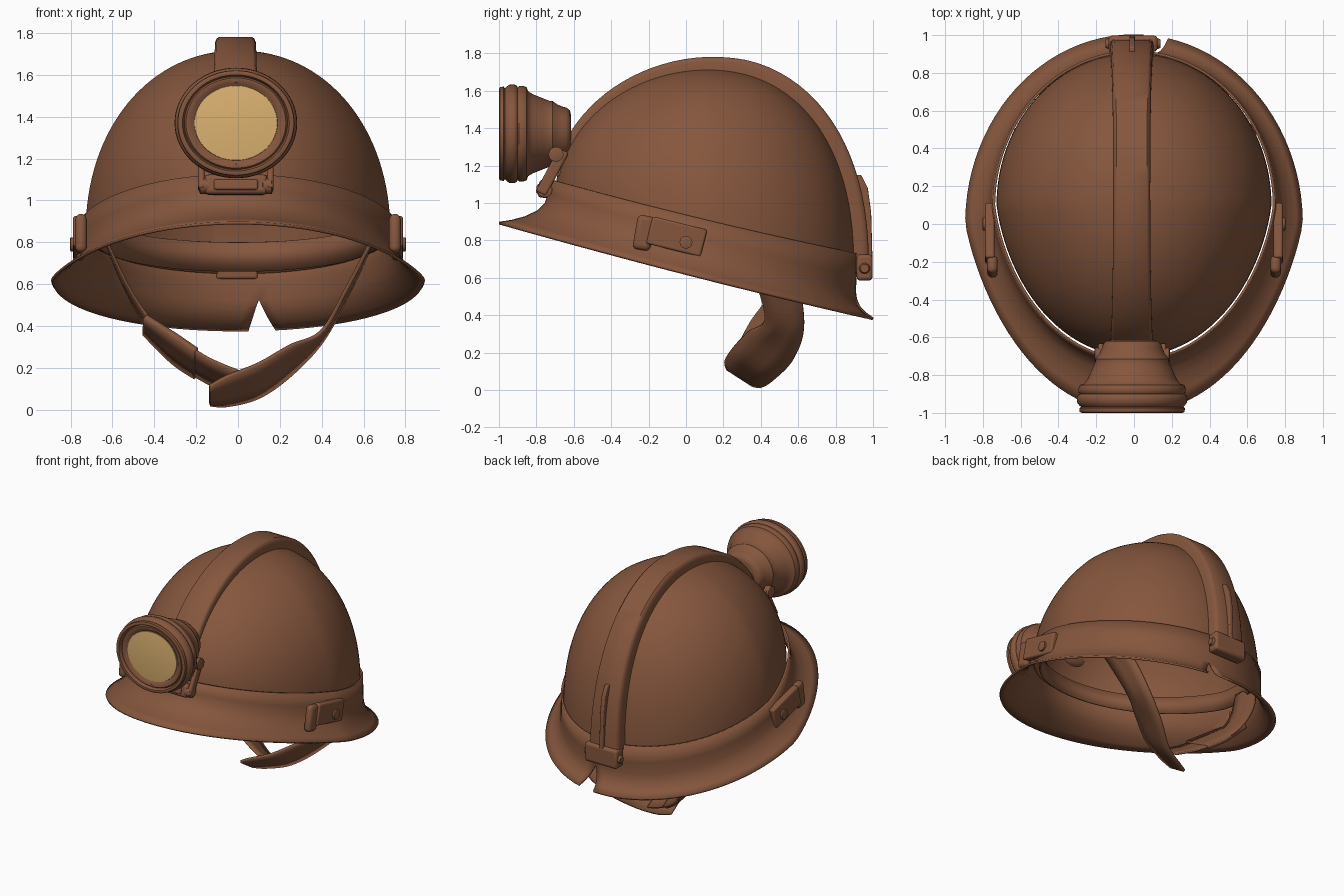
import bpy, bmesh, math
from mathutils import Vector
from math import sin, cos, pi, asin, radians

if "Cube" in bpy.data.objects:
    bpy.data.objects.remove(bpy.data.objects["Cube"])

def material(name, rgb):
    m = bpy.data.materials.new(name)
    m.diffuse_color = (*rgb, 1)
    m.use_nodes = True
    m.node_tree.nodes["Principled BSDF"].inputs["Base Color"].default_value = m.diffuse_color
    return m

BROWN = material("brown leather", (0.236, 0.094, 0.047))
TAN = material("lamp glass tan", (0.72, 0.45, 0.165))

def finish(name, verts, faces, mat=BROWN, thick=0, bevel=0, angle=35):
    me = bpy.data.meshes.new(name)
    me.from_pydata([tuple(v) for v in verts], [], faces)
    bm = bmesh.new()
    bm.from_mesh(me)
    bmesh.ops.remove_doubles(bm, verts=bm.verts, dist=0.0004)
    bmesh.ops.recalc_face_normals(bm, faces=bm.faces)
    bm.to_mesh(me)
    bm.free()
    me.materials.append(mat)
    ob = bpy.data.objects.new(name, me)
    bpy.context.collection.objects.link(ob)
    if thick:
        s = ob.modifiers.new("thickness", 'SOLIDIFY')
        s.thickness, s.offset = thick, 0
    if bevel:
        b = ob.modifiers.new("bevel", 'BEVEL')
        b.width, b.segments = bevel, 3
    bpy.ops.object.select_all(action='DESELECT')
    ob.select_set(True)
    bpy.context.view_layer.objects.active = ob
    bpy.ops.object.shade_smooth_by_angle(angle=radians(angle))
    return ob

def loft(name, rows, closed=False, caps=False, **kw):
    n = len(rows[0])
    verts = [p for r in rows for p in r]
    faces = []
    for i in range(len(rows) - 1):
        for j in range(n if closed else n - 1):
            k = (j + 1) % n
            faces.append((i*n + j, i*n + k, (i+1)*n + k, (i+1)*n + j))
    if caps:
        faces += [tuple(range(n)), tuple(range(len(verts) - n, len(verts)))]
    return finish(name, verts, faces, **kw)

def box(name, c, size, tilt=0, bevel=0.012):
    v = []
    for x in (-.5, .5):
        for y in (-.5, .5):
            for z in (-.5, .5):
                a, b = y*size[1], z*size[2]
                v.append((c[0] + x*size[0], c[1] + a*cos(tilt) - b*sin(tilt),
                          c[2] + a*sin(tilt) + b*cos(tilt)))
    f = [(0, 1, 3, 2), (4, 6, 7, 5), (0, 4, 5, 1), (2, 3, 7, 6), (0, 2, 6, 4), (1, 5, 7, 3)]
    return finish(name, v, f, bevel=bevel)

def bolt(name, c, r, length):
    rows = []
    for x, k in ((-.5, .7), (-.42, 1), (.42, 1), (.5, .7)):
        rows.append([(c[0] + x*length, c[1] + k*r*cos(t*pi/10), c[2] + k*r*sin(t*pi/10))
                     for t in range(20)])
    return loft(name, rows, closed=True, caps=True)

# Narrowing of the front half, giving an egg-shaped plan
def egg(a, k):
    c = max(0, -cos(a))
    return 1 - k*c*(2 - c)

# Tilted egg-shaped ring; a = 0 is the back, the seam may open into a notch
def ring(rx, yf, yb, zf, zb, xl=0.1, xr=0.1, k=.075, n=96):
    a0, a1 = asin(xr/rx), 2*pi + asin(xl/rx)
    out = []
    for i in range(n + 1):
        a = a0 + (a1 - a0)*i/n
        w = (1 + cos(a))/2
        out.append((rx*sin(a)*egg(a, k), yf + (yb - yf)*w, zf + (zb - zf)*w - .015*sin(a)**2))
    return out

# Flared brim and band, with the V notch at the back
loft("brim", [ring(.890, -1.0, 1.0, .892, .380, .05, .18, .11),
              ring(.855, -.93, .955, .903, .412, .06, .16, .10),
              ring(.820, -.86, .925, .922, .445, .072, .14, .09),
              ring(.785, -.79, .908, .955, .485, .085, .12, .08),
              ring(.762, -.75, .902, .995, .525),
              ring(.750, -.73, .905, 1.05, .610),
              ring(.742, -.72, .912, 1.125, .730)], thick=.014, angle=50)

# Dome surface, open underneath
def dome_point(phi, a):
    e = 1.03 - 0.075*(1 + cos(a))
    c, s = max(cos(phi), 0)**e, max(sin(phi), 0)**e
    y0 = .1025 + .7975*cos(a)
    base = .865 - .24*y0
    return Vector((.722*c*sin(a)*egg(a, .07), .1025 + .7975*c*cos(a), base + (1.71 - base)*s))

loft("dome", [[dome_point(pi/2*i/32, 2*pi*j/96) for j in range(96)] for i in range(33)],
     closed=True, thick=.012, angle=60)

# Sweatband inside the lower edge of the dome
loft("sweatband", [ring(.685, -.65, .85, .99, .66), ring(.67, -.635, .84, 1.10, .80)], thick=.012)

# Crest strap running over the dome from front to back
path = [dome_point(radians(d), pi) for d in range(10, 90, 4)]
path += [dome_point(radians(d), 0) for d in range(90, -1, -4)]
rows = []
for i, p in enumerate(path):
    t = path[min(i + 1, len(path) - 1)] - path[max(i - 1, 0)]
    nrm = Vector((0, -t.z, t.y)).normalized()
    f = i/(len(path) - 1)
    h = .024 + .054*min(1, f*1.8)
    w = .098 + .02*abs(2*f - 1)**2
    rows.append([p + Vector((x*w - .012, 0, 0)) + nrm*h*k for x, k in
                 ((-1, -.2), (-1, .6), (-.93, .88), (-.82, 1), (.82, 1), (.93, .88), (1, .6), (1, -.2))])
loft("crest_strap", rows, closed=True, caps=True, angle=40)

# Thin raised rib and clip at the back
loft("back_rib", [[(x, y + d, z) for x, d in ((-.025, -.05), (-.025, .012), (.005, .012), (.005, -.05))]
                  for y, z in ((.925, 1.15), (.96, 1.08), (.978, .95), (.985, .70))],
     closed=True, caps=True, bevel=.006)
box("back_clip", (-.005, .955, .655), (.26, .085, .14), 0, .02)
box("back_clip_plate", (-.005, .915, .67), (.20, .06, .09))
bolt("back_clip_pin", (-.005, .955, .65), .032, .29)

# Side buckles, mirrored
for s, side in ((-1, "left"), (1, "right")):
    box(side + "_clip_plate", (s*.763, -.05, .82), (.05, .30, .15), radians(-14))
    box(side + "_clip_buckle", (s*.75, -.225, .84), (.055, .095, .185), radians(-10), .025)
    bolt(side + "_clip_bolt", (s*.785, 0, .79), .034, .036)
    # lamp bracket arm and its bolts
    box(side + "_lamp_arm", (s*.165 - .01, -.715, 1.165), (.03, .06, .26), radians(-28))
    bolt(side + "_lamp_bolt_upper", (s*.175 - .01, -.695, 1.26), .04, .05)
    bolt(side + "_lamp_bolt_lower", (s*.15 - .01, -.755, 1.07), .04, .05)

# Lamp: body turned round the y axis, slightly wide
def lathe(name, prof, **kw):
    return loft(name, [[(1.11*r*cos(t*pi/32) - .01, y, 1.37 + r*sin(t*pi/32)) for t in range(64)]
                       for y, r in prof], closed=True, caps=True, **kw)

lathe("lamp_body", [(-.972, .17), (-.975, .185), (-.985, .195), (-.985, .215), (-.975, .222),
                    (-.998, .23), (-1.0, .24), (-.995, .25), (-.975, .252), (-.968, .244),
                    (-.96, .252), (-.945, .262), (-.92, .264), (-.905, .258), (-.9, .248),
                    (-.893, .255), (-.87, .256), (-.852, .248), (-.845, .228), (-.82, .212),
                    (-.76, .188), (-.725, .174), (-.715, .176), (-.69, .158), (-.66, .145),
                    (-.64, .14), (-.62, .125), (-.615, .10)], angle=45)
lathe("lamp_glass", [(-.97, .18), (-.978, .178), (-.984, .12), (-.987, .05), (-.988, .002)], mat=TAN)

# Lamp bracket crossbar
box("lamp_crossbar", (-.01, -.76, 1.075), (.30, .06, .095), radians(-8), .02)
box("lamp_crossbar_plate", (-.01, -.785, 1.075), (.21, .03, .05), radians(-8), .01)

# Chin strap ribbons: centre points and half-width vectors, smoothed
def ribbon(name, keys, thick):
    k = [Vector(q) for q in keys]
    rows = []
    for i in range(len(k) - 1):
        p = [k[max(i - 1, 0)], k[i], k[i + 1], k[min(i + 2, len(k) - 1)]]
        for j in range(9 if i == len(k) - 2 else 8):
            t = j/8
            q = p[1] + (p[2] - p[0])*(t/2) + (p[0]*2 - p[1]*5 + p[2]*4 - p[3])*(t*t/2) \
                + (p[1]*3 - p[0] - p[2]*3 + p[3])*(t**3/2)
            c, w = Vector(q[:3]), Vector((0, q[3], q[4]))
            rows.append([c - w, c - w*.3, c + w*.3, c + w])
    return loft(name, rows, thick=thick)

ribbon("chin_strap_left", [(-.63, .40, .80, .10, -.01), (-.53, .49, .58, .115, -.02),
                           (-.42, .52, .40, .105, -.035), (-.30, .46, .29, .115, -.06),
                           (-.15, .39, .19, .11, -.06), (0, .34, .125, .10, -.06)], .014)
ribbon("chin_strap_right", [(.64, .40, .80, .10, -.01), (.52, .49, .56, .115, -.02),
                            (.40, .525, .35, .105, -.025), (.25, .45, .235, .125, -.07),
                            (.10, .36, .14, .115, -.08), (-.05, .31, .09, .10, -.07),
                            (-.135, .29, .068, .07, -.045)], .018)
ribbon("chin_strap_sleeve", [(-.445, .515, .405, .11, -.04), (-.31, .46, .295, .12, -.065),
                             (-.2, .415, .22, .115, -.065)], .03)
